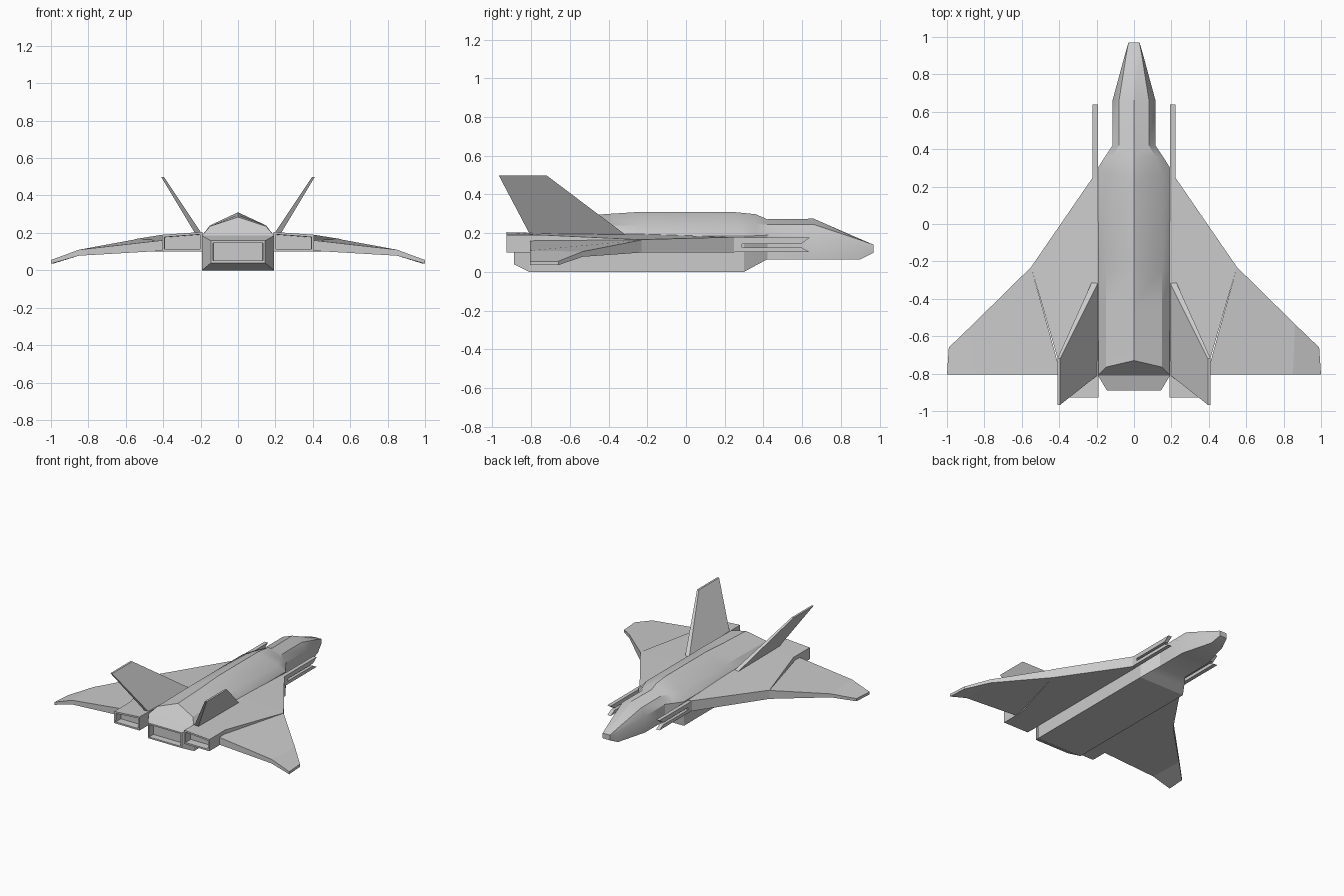
import bpy, bmesh
from mathutils import Vector

if "Cube" in bpy.data.objects:
    bpy.data.objects.remove(bpy.data.objects["Cube"])


def finish(name, bm, mirror=False, smooth=False):
    bmesh.ops.recalc_face_normals(bm, faces=bm.faces[:])
    mesh = bpy.data.meshes.new(name)
    bm.to_mesh(mesh)
    bm.free()
    obj = bpy.data.objects.new(name, mesh)
    bpy.context.collection.objects.link(obj)
    if mirror:
        obj.modifiers.new("mirror", 'MIRROR')
    if smooth:
        bpy.ops.object.select_all(action='DESELECT')
        obj.select_set(True)
        bpy.context.view_layer.objects.active = obj
        bpy.ops.object.shade_smooth_by_angle(angle=0.5)
    return obj


def loft(rings):
    """Skin closed rings with equal point counts; returns bmesh and end cap."""
    bm = bmesh.new()
    vs = [[bm.verts.new(p) for p in r] for r in rings]
    n = len(vs[0])
    for a, b in zip(vs, vs[1:]):
        for i in range(n):
            j = (i + 1) % n
            bm.faces.new((a[i], a[j], b[j], b[i]))
    bm.faces.new(vs[0])
    cap = bm.faces.new(vs[-1])
    bmesh.ops.recalc_face_normals(bm, faces=bm.faces[:])
    return bm, cap


def recess(bm, face, rim, depth):
    bmesh.ops.inset_individual(bm, faces=[face], thickness=rim)
    bmesh.ops.inset_individual(bm, faces=[face], thickness=0.002, depth=-depth)


def rect(x0, x1, y, z0, z1):
    return [(x0, y, z0), (x1, y, z0), (x1, y, z1), (x0, y, z1)]


# Fuselage: half sections (bottom corner, side, shoulder, spine), nose to tail
halves = [
    [(.03, .97, .10), (.03, .97, .125), (.03, .97, .14), (0, .97, .14)],
    [(.05, .90, .065), (.05, .90, .14), (.042, .90, .165), (0, .90, .17)],
    [(.115, .66, .065), (.115, .66, .19), (.08, .66, .245), (0, .66, .275)],
    [(.115, .42, .065), (.115, .42, .19), (.08, .42, .245), (0, .42, .272)],
    [(.155, .36, .033), (.155, .36, .187), (.115, .36, .245), (0, .36, .298)],
    [(.193, .30, 0), (.193, .30, .185), (.15, .27, .24), (0, .24, .31)],
    [(.193, -.24, 0), (.193, -.24, .185), (.15, -.24, .24), (0, -.24, .31)],
    [(.193, -.44, 0), (.193, -.44, .185), (.15, -.44, .24), (0, -.44, .297)],
    [(.193, -.81, 0), (.193, -.81, .185), (.15, -.765, .235), (0, -.73, .285)],
]
rings = [h + [(-x, y, z) for x, y, z in reversed(h[:3])] for h in halves]
bm, cap = loft(rings)
tail = list(cap.verts)
low = [v for v in tail if v.co.y < -.80]
bmesh.ops.connect_verts(bm, verts=[v for v in low if v.co.z > .1])
finish("fuselage", bm, smooth=True)

# Rectangular main exhaust
bm, cap = loft([rect(-.193, .193, -.81, 0, .185),
                rect(-.145, .145, -.89, .04, .158)])
recess(bm, cap, .016, .05)
finish("main_exhaust", bm)

# Inner wing with side engine pod: (y, outer x, bottom, root top, outer top)
inner = [(.25, .22, .10, .18, .18), (-.23, .55, .10, .195, .167),
         (-.73, .405, .10, .20, .19), (-.927, .405, .10, .205, .19)]
bm, cap = loft([[(.19, y, b), (x, y, b), (x, y, to), (.19, y, tr)]
                for y, x, b, tr, to in inner])
recess(bm, cap, .018, .06)
finish("inner_wing_pod", bm, mirror=True)

# Outer wing: (lead x, lead y, lead z range, trail x, trail z range)
outer = [(.55, -.23, .10, .165, .39, .105, .162),
         (.86, -.535, .078, .105, .85, .078, .11),
         (.99, -.66, .035, .055, 1.0, .035, .055)]
bm, cap = loft([[(lx, ly, l0), (lx, ly, l1), (tx, -.805, t1), (tx, -.805, t0)]
                for lx, ly, l0, l1, tx, t0, t1 in outer])
finish("outer_wing", bm, mirror=True)

# Canted tail fins
bm, cap = loft([
    [(.19, -.31, .19), (.225, -.31, .19), (.225, -.805, .19), (.19, -.805, .19)],
    [(.395, -.72, .498), (.41, -.72, .498), (.41, -.967, .498), (.395, -.967, .498)]])
finish("tail_fin", bm, mirror=True)

# Twin-pronged forward guns: side profiles swept across the width
prongs = {
    "upper_gun": [(.24, .145), (.595, .145), (.64, .177), (.24, .177)],
    "lower_gun": [(.24, .102), (.64, .102), (.595, .127), (.24, .127)],
    "gun_mount": [(.24, .102), (.29, .102), (.29, .177), (.24, .177)],
}
for name, profile in prongs.items():
    bm, cap = loft([[(x, y, z) for y, z in profile] for x in (.193, .222)])
    finish(name, bm, mirror=True)
